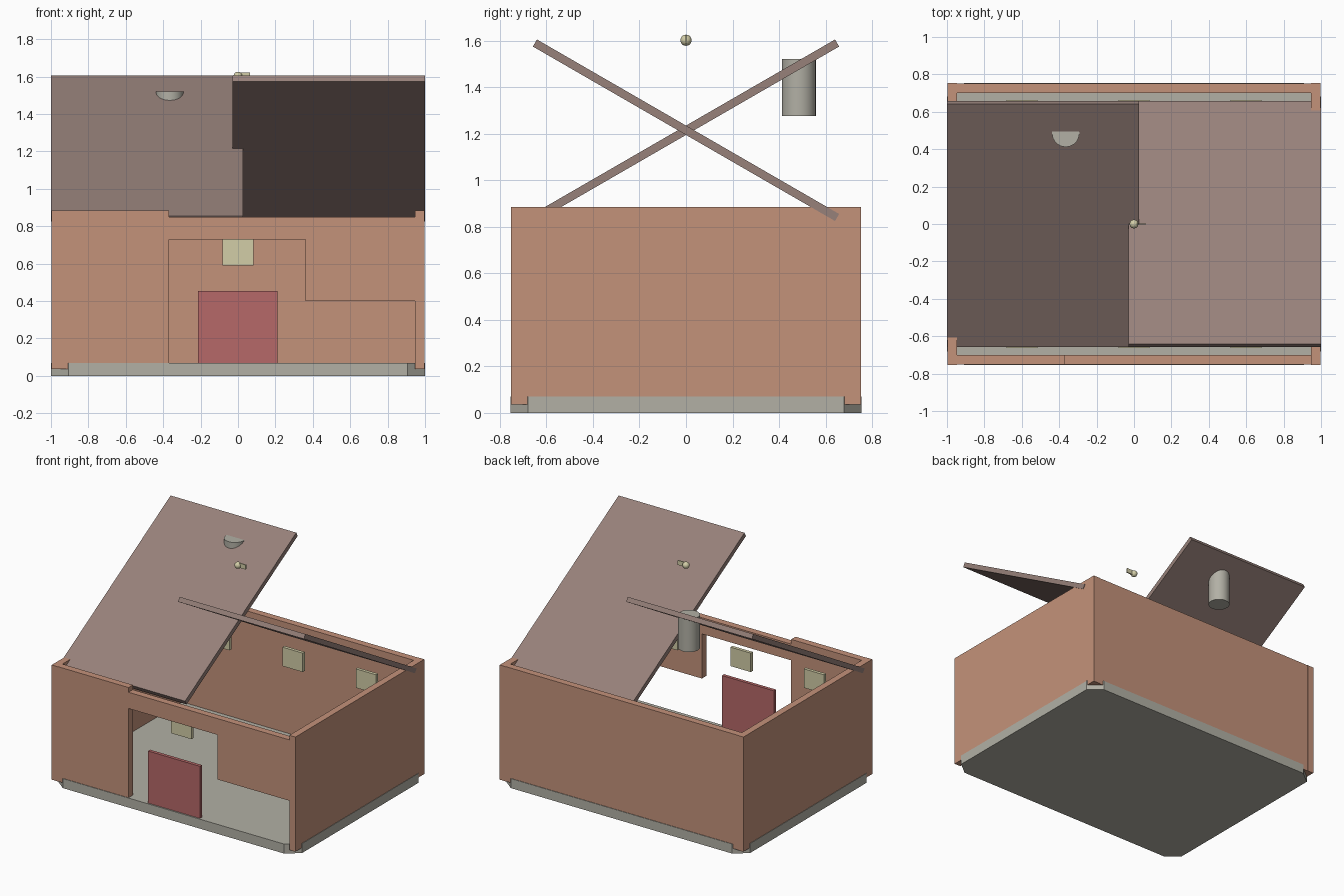
import bpy
import bmesh
from math import radians
from mathutils import Matrix

if "Cube" in bpy.data.objects:
    bpy.data.objects.remove(bpy.data.objects["Cube"])


def material(name, rgb):
    """Flat material from 0-255 display values, stored as linear."""
    lin = [((c / 255 + 0.055) / 1.055) ** 2.4 for c in rgb] + [1.0]
    m = bpy.data.materials.new(name)
    m.use_nodes = True
    m.diffuse_color = lin
    m.node_tree.nodes["Principled BSDF"].inputs["Base Color"].default_value = lin
    return m


CLAY = material("clay wall", (196, 146, 122))
ROOFING = material("brown roof", (151, 129, 122))
STONE = material("grey stone", (178, 176, 165))
RED = material("red door", (182, 104, 104))
PALE = material("pale yellow", (210, 205, 167))


def finish(name, bm, mat):
    bmesh.ops.recalc_face_normals(bm, faces=bm.faces)
    mesh = bpy.data.meshes.new(name)
    bm.to_mesh(mesh)
    bm.free()
    mesh.materials.append(mat)
    ob = bpy.data.objects.new(name, mesh)
    bpy.context.collection.objects.link(ob)
    return ob


def box(name, x, y, z, mat):
    """Box from (low, high) pairs."""
    bm = bmesh.new()
    size = [b - a for a, b in (x, y, z)]
    mid = [(a + b) / 2 for a, b in (x, y, z)]
    bmesh.ops.create_cube(bm, size=1, matrix=Matrix.Translation(mid) @ Matrix.Diagonal((*size, 1)))
    return finish(name, bm, mat)


def prism(name, points, offset, mat):
    """Extrude a closed outline of 3D points by an offset."""
    bm = bmesh.new()
    face = bm.faces.new([bm.verts.new(p) for p in points])
    new = bmesh.ops.extrude_face_region(bm, geom=[face])["geom"]
    bmesh.ops.translate(bm, vec=offset, verts=[v for v in new if isinstance(v, bmesh.types.BMVert)])
    return finish(name, bm, mat)


def smooth(ob):
    bpy.ops.object.select_all(action="DESELECT")
    ob.select_set(True)
    bpy.context.view_layer.objects.active = ob
    bpy.ops.object.shade_smooth_by_angle(angle=radians(40))


# Base slab with cut corners
W, D = 1.0, 0.755
slab = [(-0.905, -D), (0.905, -D), (W, -0.68), (W, 0.68),
        (0.905, D), (-0.905, D), (-W, 0.68), (-W, -0.68)]
prism("base_slab", [(x, y, 0) for x, y in slab], (0, 0, 0.07), STONE)

# Side walls and back wall
LOW, TOP = 0.037, 0.885
for side, s in (("left", 1), ("right", -1)):
    box(f"{side}_wall", sorted((s * 0.947, s * 0.997)), (-0.753, 0.753), (LOW, TOP), CLAY)
box("back_wall", (-0.947, 0.947), (0.7, 0.751), (LOW, TOP), CLAY)

# Front wall with its stepped opening
outline = [(-0.947, LOW), (-0.37, LOW), (-0.37, 0.73), (0.36, 0.73), (0.36, 0.4),
           (0.947, 0.4), (0.947, 0.85), (-0.37, 0.85), (-0.37, TOP), (-0.947, TOP)]
prism("front_wall", [(x, -0.751, z) for x, z in outline], (0, 0.051, 0), CLAY)

# Door standing in the opening
box("door", (-0.215, 0.21), (-0.745, -0.72), (0.07, 0.455), RED)

# Window panes in a row along the front and back
for row, y in (("front", -0.65), ("back", 0.65)):
    for i, x in enumerate((-0.6, 0, 0.6)):
        box(f"{row}_window_{i + 1}", (x - 0.083, x + 0.083), (y - 0.012, y + 0.012), (0.59, 0.73), PALE)

# Crossed roof panels, tilted opposite ways
for name, x, tilt in (("roof_panel_right", (-W, 0.028), 30), ("roof_panel_left", (-0.03, W), -30)):
    panel = box(name, x, (-0.75, 0.75), (-0.0175, 0.0175), ROOFING)
    panel.data.transform(Matrix.Translation((0, 0, 1.215)) @ Matrix.Rotation(radians(tilt), 4, "X"))

# Chimney
bm = bmesh.new()
bmesh.ops.create_cone(bm, cap_ends=True, segments=32, radius1=0.073, radius2=0.073,
                      depth=0.245, matrix=Matrix.Translation((-0.365, 0.485, 1.398)))
smooth(finish("chimney", bm, STONE))

# Ridge ornament: ball with a small fin
bm = bmesh.new()
bmesh.ops.create_uvsphere(bm, u_segments=16, v_segments=10, radius=0.024,
                          matrix=Matrix.Translation((0, 0, 1.602)))
smooth(finish("ornament_ball", bm, PALE))
box("ornament_fin", (0.015, 0.065), (-0.004, 0.004), (1.588, 1.622), PALE)
